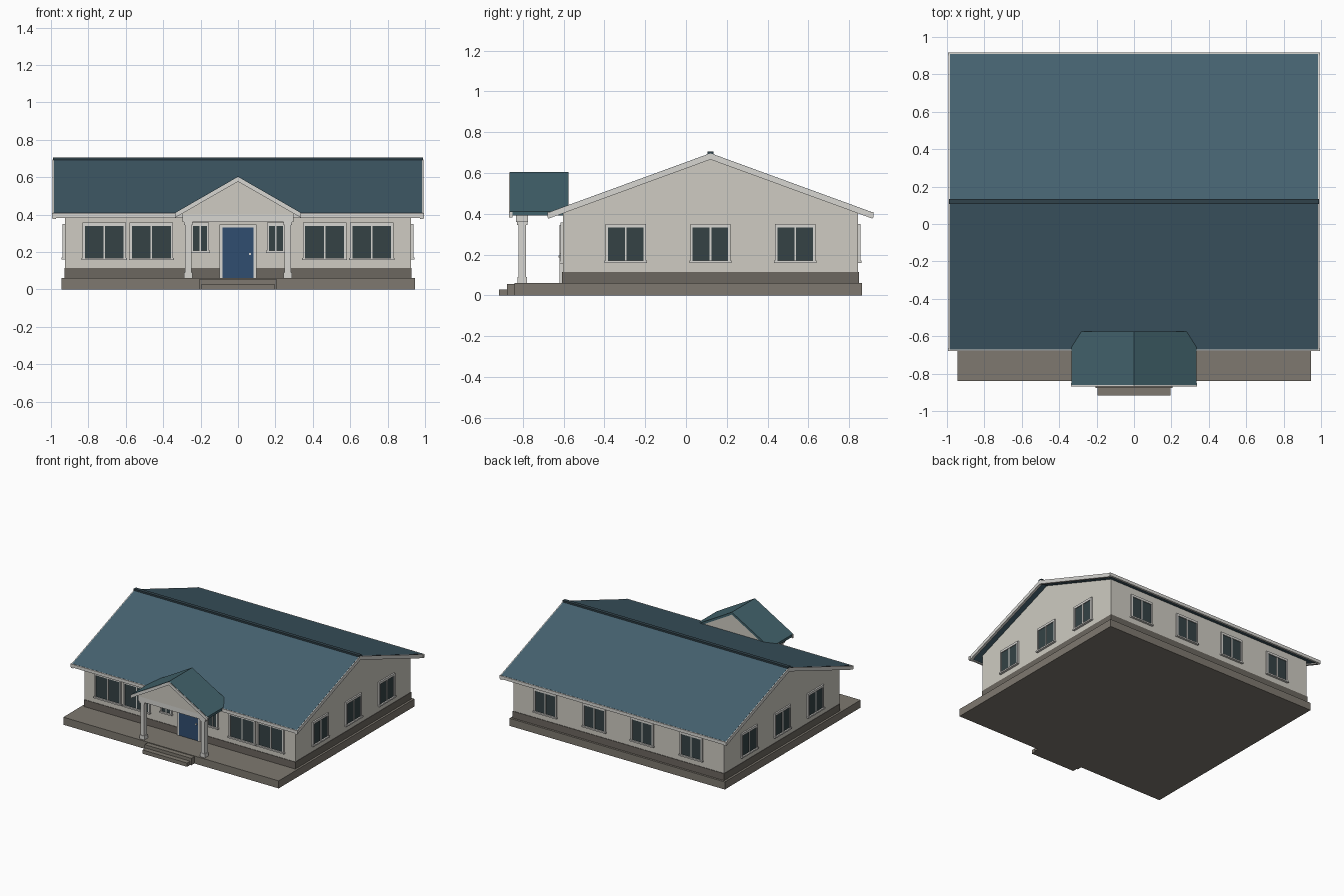
import bpy, bmesh
from math import pi
from mathutils import Matrix, Vector

if "Cube" in bpy.data.objects:
    bpy.data.objects.remove(bpy.data.objects["Cube"])


def mat(name, r, g, b):
    m = bpy.data.materials.new(name)
    m.diffuse_color = (r, g, b, 1)
    m.use_nodes = True
    m.node_tree.nodes["Principled BSDF"].inputs["Base Color"].default_value = m.diffuse_color
    return m


WALL = mat("wall_paint", .62, .60, .54)
TRIM = mat("trim_paint", .68, .67, .64)
BASE = mat("base_stone", .15, .135, .115)
SLAB = mat("concrete", .21, .19, .16)
ROOF = mat("roof_blue", .06, .12, .16)
PORCH = mat("porch_roof_blue", .055, .125, .15)
RIDGE = mat("ridge_dark", .03, .055, .07)
DOOR = mat("door_blue", .03, .075, .16)
GLASS = mat("glass", .035, .055, .06)


def finish(name, bm, m):
    bmesh.ops.recalc_face_normals(bm, faces=bm.faces)
    me = bpy.data.meshes.new(name)
    bm.to_mesh(me)
    bm.free()
    me.materials.append(m)
    ob = bpy.data.objects.new(name, me)
    bpy.context.collection.objects.link(ob)
    return ob


def box(name, x0, x1, y0, y1, z0, z1, m, xf=None):
    bm = bmesh.new()
    bmesh.ops.create_cube(bm, size=1)
    for v in bm.verts:
        v.co = Vector(((x0 + x1) / 2 + v.co.x * (x1 - x0),
                       (y0 + y1) / 2 + v.co.y * (y1 - y0),
                       (z0 + z1) / 2 + v.co.z * (z1 - z0)))
    if xf is not None:
        bm.transform(xf)
    return finish(name, bm, m)


def prism(name, profile, a, b, axis, m):
    """Extrude a 2D profile (u, z) from a to b along x or y."""
    place = (lambda u, z: (a, u, z)) if axis == 'x' else (lambda u, z: (u, a, z))
    bm = bmesh.new()
    f = bm.faces.new([bm.verts.new(place(u, z)) for u, z in profile])
    r = bmesh.ops.extrude_face_region(bm, geom=[f])
    d = Vector((b - a, 0, 0)) if axis == 'x' else Vector((0, b - a, 0))
    bmesh.ops.translate(bm, vec=d, verts=[v for v in r['geom'] if isinstance(v, bmesh.types.BMVert)])
    return finish(name, bm, m)


def chevron(mid, half, top, slope, t):
    """Gable roof cross-section of vertical thickness t."""
    e = top - slope * half
    return [(mid - half, e), (mid, top), (mid + half, e),
            (mid + half, e - t), (mid, top - t), (mid - half, e - t)]


# Slab, steps and base course
box("foundation_slab", -.945, .945, -.84, .863, 0, .06, SLAB)
box("upper_step", -.205, .205, -.878, -.84, 0, .055, SLAB)
box("lower_step", -.195, .195, -.917, -.878, 0, .03, SLAB)
box("base_course", -.928, .928, -.607, .847, .06, .115, BASE)

# Main walls with gable ends
MID, TOP, SLOPE = .12, .697, .365
peak = TOP - .023
prism("walls", [(-.603, .1), (.843, .1), (.843, peak - SLOPE * .723),
                (MID, peak), (-.603, peak - SLOPE * .723)], -.925, .925, 'x', WALL)

# Main roof with bargeboards, eave fascias and ridge cap
prism("main_roof", chevron(MID, .79, TOP, SLOPE, .022), -.985, .985, 'x', ROOF)
for s in (-1, 1):
    prism("bargeboard", chevron(MID, .795, TOP - .001, SLOPE, .03), s * .972, s * .992, 'x', TRIM)
    y = MID + s * .79
    box("eave_fascia", -.995, .995, y - .008, y + .008, .383, .408, TRIM)
box("ridge_cap", -.99, .99, MID - .014, MID + .014, .687, .705, RIDGE)

# Porch roof, pediment, rake trim, beam and columns
prism("porch_roof", chevron(0, .335, .605, .575, .02), -.862, -.575, 'y', PORCH)
prism("porch_rake_trim", chevron(0, .338, .602, .575, .025), -.868, -.85, 'y', TRIM)
prism("pediment", [(-.3, .4), (.3, .4), (.3, .414), (0, .586), (-.3, .414)], -.835, -.582, 'y', WALL)
box("porch_beam", -.297, .297, -.832, -.775, .36, .408, TRIM)
for s in (-1, 1):
    c = s * .266
    box("porch_column", c - .017, c + .017, -.821, -.783, .06, .37, TRIM)
    box("column_base", c - .022, c + .022, -.825, -.779, .06, .09, TRIM)
    box("column_capital", c - .023, c + .023, -.828, -.777, .345, .365, TRIM)

# Front door
box("door_panel", -.085, .085, -.617, -.6, .06, .332, DOOR)
for s in (-1, 1):
    box("door_jamb", s * .092 - .008, s * .092 + .008, -.62, -.6, .06, .34, TRIM)
box("door_head", -.1, .1, -.62, -.6, .332, .346, TRIM)
box("door_knob", .06, .07, -.625, -.615, .185, .195, TRIM)


def window(xf, w, z0, z1):
    """Window in a local frame: the wall plane is y=0 and outside is -y."""
    h = w / 2
    box("window_glass", -h, h, -.006, .01, z0, z1, GLASS, xf)
    box("window_mullion", -.004, .004, -.01, .01, z0, z1, TRIM, xf)
    for s in (-1, 1):
        box("window_jamb", s * (h + .005) - .006, s * (h + .005) + .006, -.012, .01, z0, z1, TRIM, xf)
    box("window_head", -h - .011, h + .011, -.012, .01, z1, z1 + .018, TRIM, xf)
    box("window_sill", -h - .016, h + .016, -.018, .01, z0 - .011, z0, TRIM, xf)


def at(x, y, turn):
    return Matrix.Translation((x, y, 0)) @ Matrix.Rotation(turn, 4, 'Z')


# Windows on all four sides
for s in (-1, 1):
    window(at(s * .715, -.603, 0), .21, .168, .34)
    window(at(s * .463, -.603, 0), .21, .168, .34)
    window(at(s * .203, -.603, 0), .075, .207, .34)
    for x in (.21, .64):
        window(at(s * x, .843, pi), .176, .17, .333)
    for y in (-.295, .12, .535):
        window(at(s * .925, y, s * pi / 2), .176, .17, .333)
